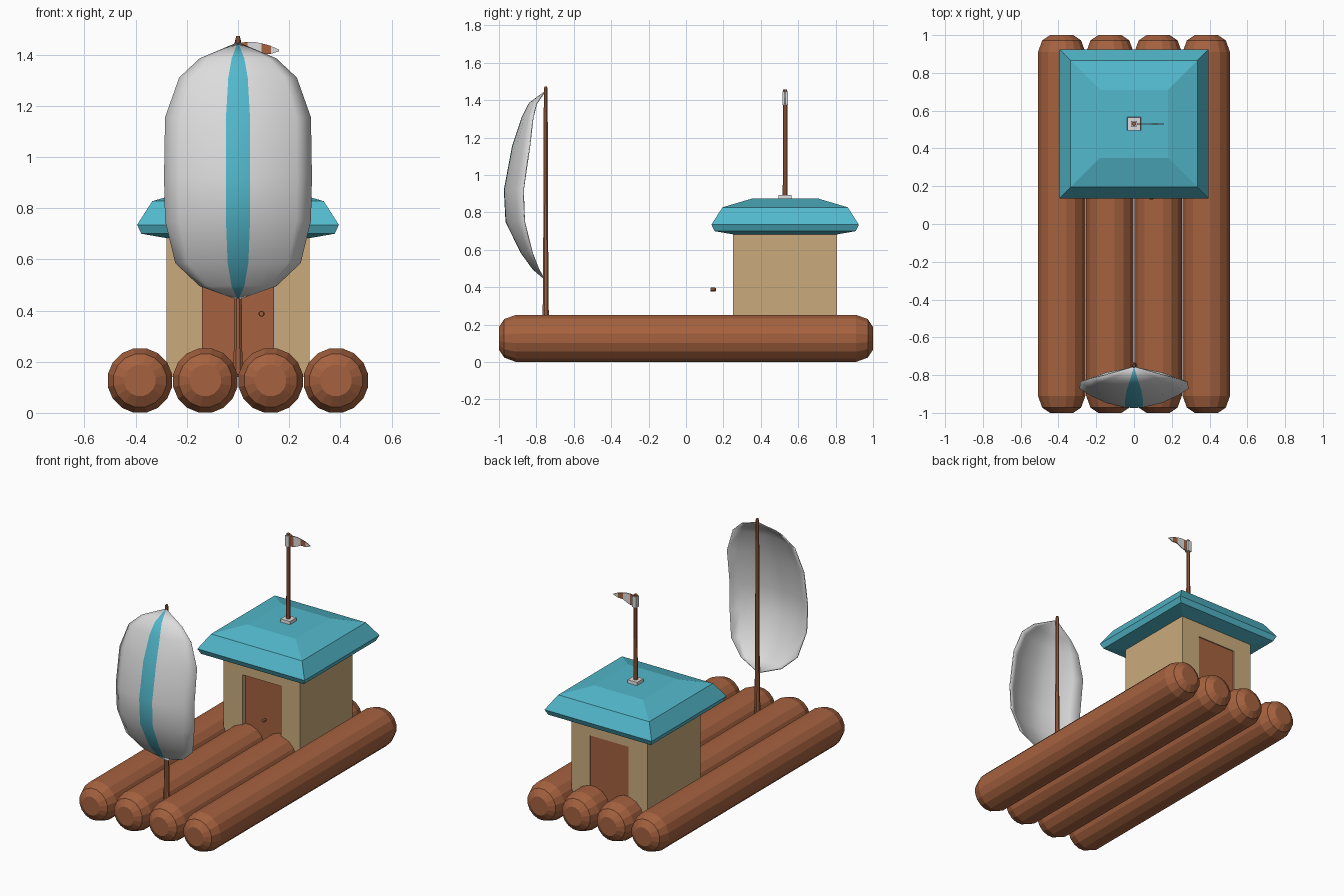
import bpy, bmesh, math

if "Cube" in bpy.data.objects:
    bpy.data.objects.remove(bpy.data.objects["Cube"])


def material(name, rgb):
    m = bpy.data.materials.new(name)
    m.diffuse_color = (*rgb, 1)
    m.use_nodes = True
    m.node_tree.nodes["Principled BSDF"].inputs["Base Color"].default_value = m.diffuse_color
    return m


WOOD = material("wood brown", (0.38, 0.122, 0.05))
TAN = material("wall tan", (0.60, 0.41, 0.20))
TEAL = material("roof teal", (0.085, 0.48, 0.60))
WHITE = material("cloth white", (0.72, 0.72, 0.72))


def mesh_object(name, verts, faces, mats):
    me = bpy.data.meshes.new(name)
    me.from_pydata(verts, [], faces)
    for m in mats:
        me.materials.append(m)
    ob = bpy.data.objects.new(name, me)
    bpy.context.collection.objects.link(ob)
    bm = bmesh.new()
    bm.from_mesh(me)
    bmesh.ops.recalc_face_normals(bm, faces=bm.faces)
    bm.to_mesh(me)
    bm.free()
    return ob


def stack(name, rings, mat):
    """Join closed rings of points into a capped solid."""
    n = len(rings[0])
    verts = [p for r in rings for p in r]
    faces = [(i * n + j, i * n + (j + 1) % n, (i + 1) * n + (j + 1) % n, (i + 1) * n + j)
             for i in range(len(rings) - 1) for j in range(n)]
    faces += [tuple(range(n)), tuple(range(len(verts) - n, len(verts)))]
    return mesh_object(name, verts, faces, [mat])


def lathe(name, profile, sides, centre, axis, mat):
    """Profile is (distance along axis, radius)."""
    cx, cy, cz = centre
    rings = []
    for d, r in profile:
        ring = []
        for k in range(sides):
            a = 2 * math.pi * (k + 0.5) / sides
            u, v = r * math.cos(a), r * math.sin(a)
            ring.append((cx + u, cy + d, cz + v) if axis == "y" else (cx + u, cy + v, cz + d))
        rings.append(ring)
    return stack(name, rings, mat)


def rect(hx, hy, cy, z):
    return [(-hx, cy - hy, z), (hx, cy - hy, z), (hx, cy + hy, z), (-hx, cy + hy, z)]


# Raft logs with rounded ends
half = [(1.0, 0.062), (0.972, 0.105), (0.91, 0.128)]
log_profile = [(-d, r) for d, r in half] + [(d, r) for d, r in reversed(half)]
for i in range(4):
    lathe(f"log_{i + 1}", log_profile, 16, (-0.383 + 0.2553 * i, 0, 0.1265), "y", WOOD)

# Cabin walls: outline with a doorway notch, deep part closed by the door
outline = [(-0.28, 0.14), (-0.28, 0.72), (0.28, 0.72), (0.28, 0.14),
           (0.142, 0.14), (0.142, 0.586), (-0.142, 0.586), (-0.142, 0.14)]
stack("cabin_walls", [[(x, y, z) for x, z in outline] for y in (0.25, 0.806)], TAN)
stack("door", [rect(0.141, 0.26, 0.54, z) for z in (0.141, 0.585)], WOOD)
lathe("door_knob", [(-0.015, 0.009), (-0.01, 0.012), (0.01, 0.012), (0.015, 0.008)], 8,
      (0.092, 0.145, 0.387), "y", WOOD)

# Hipped roof with a folded-under rim
stack("roof", [rect(w, w, 0.53, z) for w, z in
               ((0.275, 0.682), (0.378, 0.70), (0.394, 0.735), (0.335, 0.827), (0.18, 0.873))], TEAL)

# Flag pole on a small plinth
stack("pole_plinth", [rect(w, w, 0.53, z) for w, z in ((0.036, 0.87), (0.034, 0.893))], WHITE)
lathe("flag_pole", [(0.88, 0.014), (1.457, 0.012)], 8, (0, 0.53, 0), "z", WOOD)
stack("flag_sleeve", [rect(0.015, 0.015, 0.53, z) for z in (1.375, 1.447)], WHITE)

# Striped drooping pennant: columns of (x, bottom z, top z)
cols = [(0.012, 1.377, 1.446), (0.038, 1.378, 1.45), (0.065, 1.388, 1.449),
        (0.092, 1.402, 1.444), (0.128, 1.402, 1.434), (0.16, 1.413, 1.419)]
fv = [(x, 0.53 + s, z) for x, lo, hi in cols for s, z in
      ((-0.003, lo), (0.003, lo), (0.003, hi), (-0.003, hi))]
ff = [(4 * i + j, 4 * i + (j + 1) % 4, 4 * i + 4 + (j + 1) % 4, 4 * i + 4 + j)
      for i in range(5) for j in range(4)] + [(0, 1, 2, 3), (20, 21, 22, 23)]
flag = mesh_object("pennant", fv, ff, [WHITE, WOOD])
for p in flag.data.polygons:
    x = p.center.x
    p.material_index = int(0.013 < x < 0.038 or 0.065 < x < 0.092 or 0.092 < x < 0.128)
    if 0.038 < x < 0.065 or 0.065 < x < 0.092:
        p.material_index = int(x < 0.065) ^ 1 if x > 0.092 else 0

# Mast
lathe("mast", [(0.15, 0.019), (0.5, 0.015), (1.46, 0.011), (1.473, 0.007)], 8, (0, -0.75, 0), "z", WOOD)

# Billowing sail: rows of (z, half width, centre y, edge y)
rows = [(1.447, 0.004, -0.757, -0.757), (1.385, 0.15, -0.84, -0.80), (1.31, 0.23, -0.878, -0.82),
        (1.155, 0.285, -0.93, -0.838), (0.92, 0.289, -0.974, -0.872), (0.75, 0.285, -0.965, -0.866),
        (0.585, 0.245, -0.885, -0.825), (0.495, 0.15, -0.82, -0.79), (0.445, 0.012, -0.762, -0.762)]
ts = [-1, -0.8, -0.5, -0.165, 0, 0.165, 0.5, 0.8, 1]
n = len(ts)
sv = [(w * t, yc + (ye - yc) * t * t, z) for z, w, yc, ye in rows for t in ts]
sf = [(i * n + j, (i + 1) * n + j, (i + 1) * n + j + 1, i * n + j + 1)
      for i in range(len(rows) - 1) for j in range(n - 1)]
# Teal stripe on the front only: the back sheet uses the last two slots
sail = mesh_object("sail", sv, sf, [WHITE, TEAL, WHITE, WHITE])
if sum(p.normal.y for p in sail.data.polygons) > 0:
    sail.data.flip_normals()
for k, p in enumerate(sail.data.polygons):
    p.material_index = int(k % (n - 1) in (3, 4))
    p.use_smooth = True
solid = sail.modifiers.new("cloth thickness", "SOLIDIFY")
solid.thickness = 0.006
solid.offset = -1
solid.material_offset = 2
solid.material_offset_rim = 2
